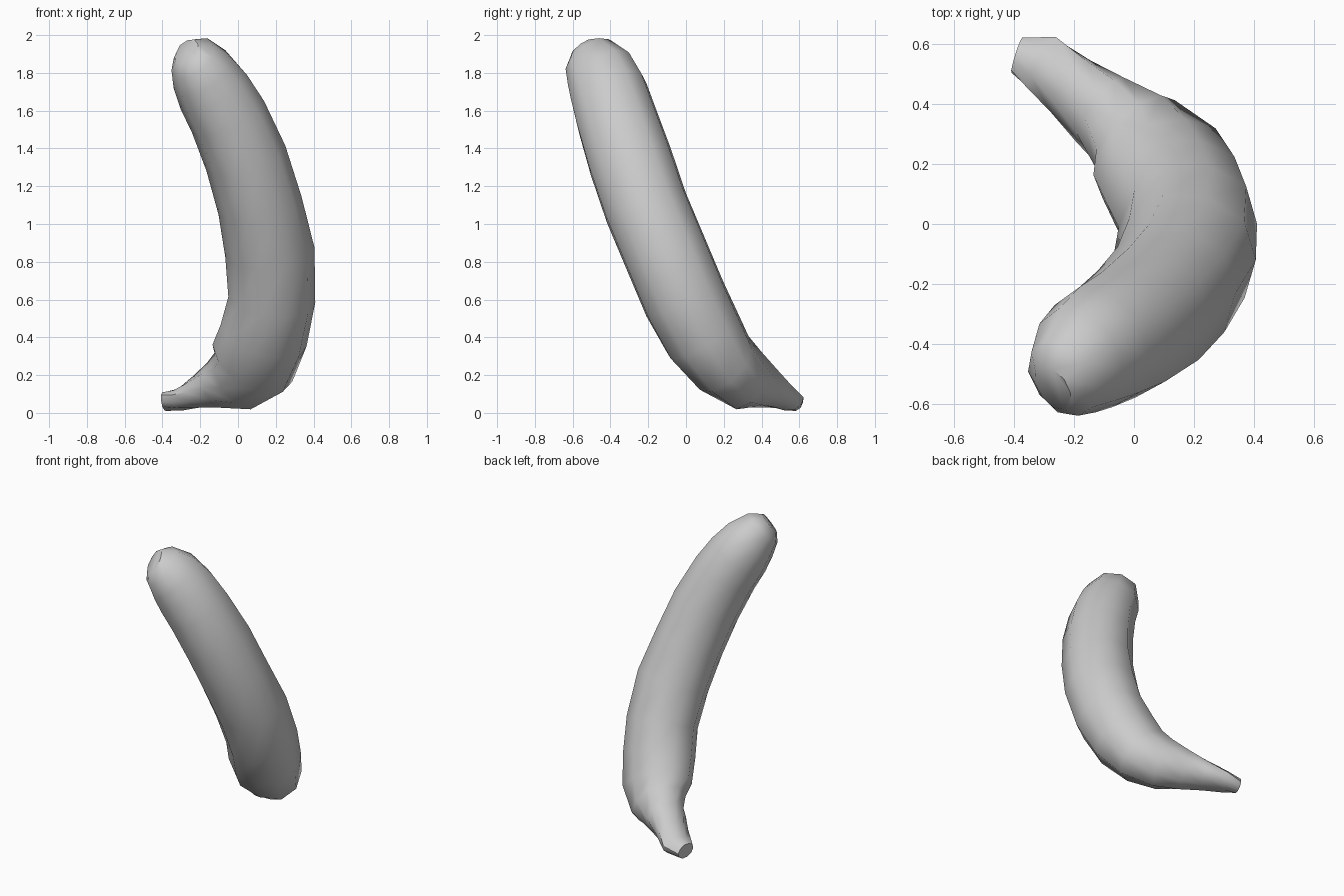
import bpy
import bmesh
from math import cos, sin, tau
from mathutils import Vector

cube = bpy.data.objects.get("Cube")
if cube:
    bpy.data.objects.remove(cube, do_unlink=True)

# Centre line from blunt tip to stem end: x, y, z, radius in the bend plane, radius across it
PATH = [
    (-.27, -.545, 1.91, .075, .09),
    (-.24, -.515, 1.88, .13, .15),
    (-.185, -.455, 1.80, .175, .195),
    (-.125, -.412, 1.70, .20, .212),
    (-.05, -.372, 1.57, .21, .22),
    (.045, -.30, 1.35, .22, .23),
    (.12, -.215, 1.10, .225, .23),
    (.173, -.11, .85, .237, .23),
    (.183, -.005, .60, .23, .23),
    (.14, .092, .41, .235, .222),
    (.08, .20, .262, .235, .19),
    (0, .30, .185, .185, .165),
    (-.11, .38, .15, .125, .135),
    (-.21, .46, .11, .085, .11),
    (-.305, .535, .07, .06, .10),
    (-.39, .56, .06, .05, .062),
]
SIDES = 10
STEM_START = 11


def sweep(bm, path):
    """Loft a softly five-ridged section along the centre line, twisting at the stem."""
    centres = [Vector(p[:3]) for p in path]
    rings = []
    for i, (c, p) in enumerate(zip(centres, path)):
        tangent = centres[min(i + 1, len(path) - 1)] - centres[max(i - 1, 0)]
        across = Vector((0, .94, .35 - .17 * max(0, i - STEM_START)))
        side = across.cross(tangent).normalized()
        up = tangent.cross(side).normalized()
        ring = []
        for k in range(SIDES):
            a = tau * k / SIDES
            ridge = 1.02 if k % 2 == 0 else .985
            ring.append(bm.verts.new(c + ridge * (side * cos(a) * p[3] + up * sin(a) * p[4])))
        rings.append(ring)
    for r, s in zip(rings, rings[1:]):
        for k in range(SIDES):
            n = (k + 1) % SIDES
            bm.faces.new((r[k], r[n], s[n], s[k]))
    bm.faces.new(rings[0])
    bm.faces.new(rings[-1])
    bmesh.ops.recalc_face_normals(bm, faces=bm.faces)


# Fruit body with stem
bm = bmesh.new()
sweep(bm, PATH)
mesh = bpy.data.meshes.new("banana")
bm.to_mesh(mesh)
bm.free()
banana = bpy.data.objects.new("banana", mesh)
bpy.context.collection.objects.link(banana)

# Plain grey skin
skin = bpy.data.materials.new("light_grey")
skin.use_nodes = True
colour = (.6, .6, .6, 1)
skin.diffuse_color = colour
skin.node_tree.nodes["Principled BSDF"].inputs["Base Color"].default_value = colour
mesh.materials.append(skin)

bpy.ops.object.select_all(action="DESELECT")
banana.select_set(True)
bpy.context.view_layer.objects.active = banana
bpy.ops.object.shade_smooth_by_angle(angle=.85)
